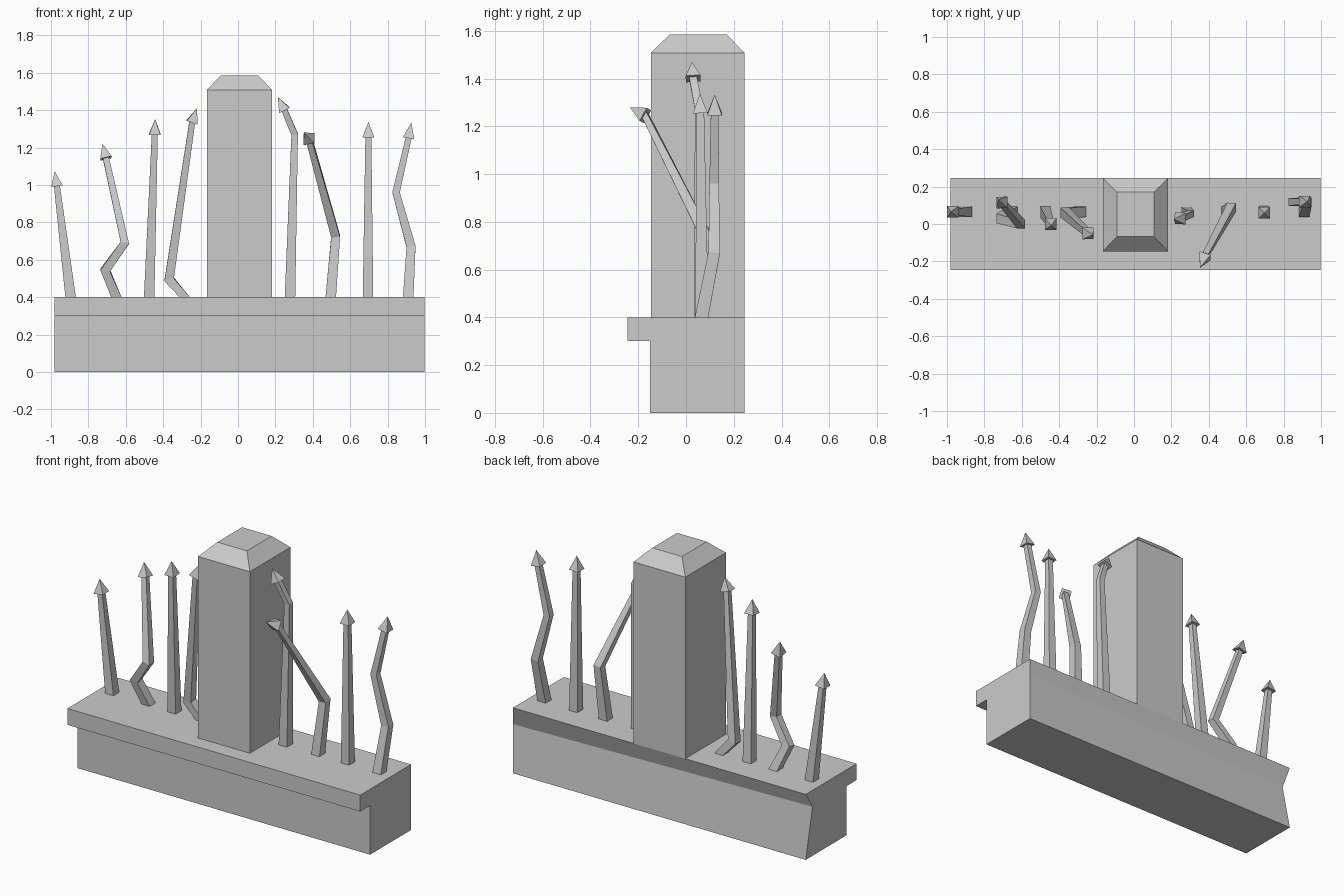
import bpy
from mathutils import Vector

if "Cube" in bpy.data.objects:
    bpy.data.objects.remove(bpy.data.objects["Cube"])


def make_object(name, verts, faces):
    mesh = bpy.data.meshes.new(name)
    mesh.from_pydata([tuple(v) for v in verts], [], faces)
    mesh.update()
    obj = bpy.data.objects.new(name, mesh)
    bpy.context.collection.objects.link(obj)
    return obj


def loft(rings, cap_start=True, cap_end=True):
    """Skin a list of equal-sized rings with quads."""
    n = len(rings[0])
    verts = [v for r in rings for v in r]
    faces = [(i * n + j, i * n + (j + 1) % n, (i + 1) * n + (j + 1) % n, (i + 1) * n + j)
             for i in range(len(rings) - 1) for j in range(n)]
    if cap_start:
        faces.append(tuple(reversed(range(n))))
    if cap_end:
        faces.append(tuple(range(len(verts) - n, len(verts))))
    return verts, faces


def rect(x0, x1, y0, y1, z):
    return [(x0, y0, z), (x1, y0, z), (x1, y1, z), (x0, y1, z)]


# Base wall with front ledge; the rear left edge is pinched inward
def base_profile(x, back):
    return [(x, y, z) for y, z in ((-0.15, 0), (0.245, 0), (back, 0.3), (0.245, 0.4),
                                   (-0.245, 0.4), (-0.245, 0.3), (-0.15, 0.3))]


make_object("base_wall", *loft([base_profile(-0.98, 0.18), base_profile(0.997, 0.245)][::1]))

# Square pillar with chamfered cap
make_object("pillar", *loft([rect(-0.167, 0.183, -0.147, 0.245, 0.4),
                             rect(-0.167, 0.183, -0.147, 0.245, 1.508),
                             rect(-0.092, 0.108, -0.068, 0.17, 1.585)], cap_start=False))


def square_ring(center, direction, half):
    """Square section across a direction, kept aligned with the x axis."""
    d = direction.normalized()
    u = (Vector((1, 0, 0)) - d * d.x).normalized()
    v = d.cross(u)
    return [center + (u * a + v * b) * half for a, b in ((-1, -1), (1, -1), (1, 1), (-1, 1))]


# Bent iron spike: tapered square shaft plus pyramid head
def spike(name, path, tip):
    pts = [Vector(p) for p in path]
    tip = Vector(tip)
    lengths = [0.0]
    for a, b in zip(pts, pts[1:]):
        lengths.append(lengths[-1] + (b - a).length)
    rings = []
    for i, p in enumerate(pts):
        if i == 0:
            d = Vector((0, 0, 1))
        elif i == len(pts) - 1:
            d = tip - p
        else:
            d = (p - pts[i - 1]).normalized() + (pts[i + 1] - p).normalized()
        rings.append(square_ring(p, d, 0.028 - 0.012 * lengths[i] / lengths[-1]))
    # flare out to the head, then close at the point
    rings.append(square_ring(pts[-1], tip - pts[-1], 0.031))
    verts, faces = loft(rings, cap_end=False)
    k = len(verts)
    faces += [(k - 4 + j, k - 4 + (j + 1) % 4, k) for j in range(4)]
    make_object(name, verts + [tip], faces)


SPIKES = [
    ([(-0.895, 0.065, 0.4), (-0.968, 0.065, 0.993)], (-0.98, 0.065, 1.073)),
    ([(-0.65, 0.065, 0.4), (-0.71, 0.03, 0.545), (-0.605, 0.0, 0.69),
      (-0.706, 0.115, 1.142)], (-0.725, 0.13, 1.22)),
    ([(-0.475, 0.065, 0.4), (-0.445, 0.0, 1.27)], (-0.443, -0.008, 1.352)),
    ([(-0.285, 0.065, 0.4), (-0.368, 0.06, 0.495), (-0.245, -0.05, 1.335)],
     (-0.22, -0.058, 1.41)),
    ([(0.278, 0.063, 0.4), (0.303, 0.055, 1.27), (0.248, 0.03, 1.4)], (0.213, 0.025, 1.47)),
    ([(0.496, 0.065, 0.4), (0.522, 0.09, 0.725), (0.38, -0.17, 1.245)],
     (0.352, -0.235, 1.28)),
    ([(0.695, 0.067, 0.4), (0.697, 0.06, 1.255)], (0.697, 0.058, 1.337)),
    ([(0.91, 0.065, 0.4), (0.925, 0.118, 0.67), (0.845, 0.118, 0.96), (0.912, 0.12, 1.25)],
     (0.927, 0.12, 1.333)),
]
for i, (path, tip) in enumerate(SPIKES, 1):
    spike(f"spike_{i}", path, tip)
